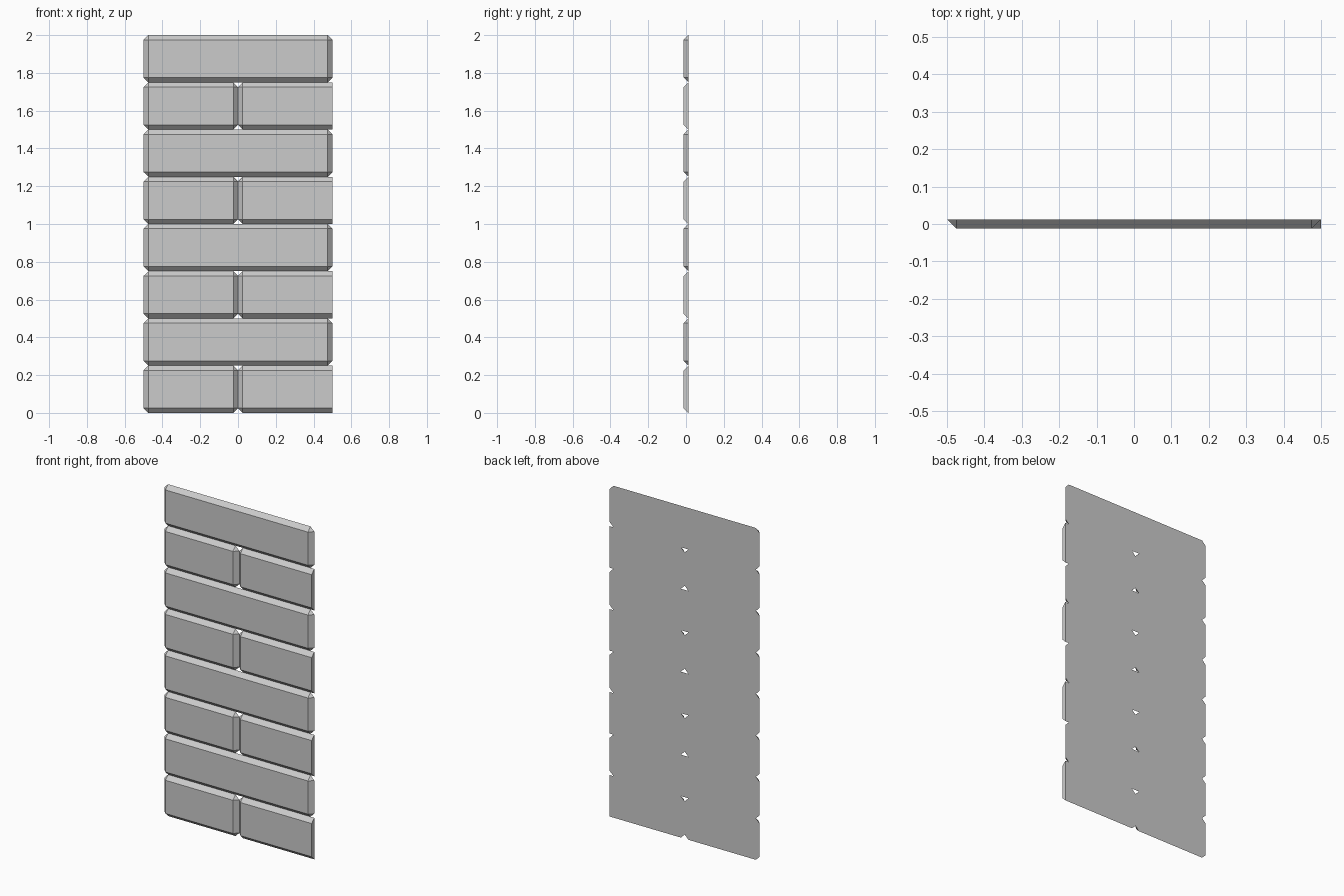
import bpy
import bmesh

if "Cube" in bpy.data.objects:
    bpy.data.objects.remove(bpy.data.objects["Cube"])

ROW_H = 0.25      # course height
BEVEL = 0.025     # chamfer width seen from the front
HALF_T = 0.0125   # half of the panel thickness


def brick(name, x0, x1, z0, cut_right=False):
    """Brick with chamfered front edges; cut_right leaves a plain sawn end."""
    z1, b = z0 + ROW_H, BEVEL
    xr = x1 if cut_right else x1 - b
    # front rectangle
    pts = [(x, -HALF_T, z) for x in (x0 + b, xr) for z in (z0 + b, z1 - b)]
    # back outline with clipped corners
    pts += [(x, HALF_T, z) for x in (x0 + b, xr) for z in (z0, z1)]
    pts += [(x0, HALF_T, z) for z in (z0 + b, z1 - b)]
    if not cut_right:
        pts += [(x1, HALF_T, z) for z in (z0 + b, z1 - b)]

    bm = bmesh.new()
    for p in pts:
        bm.verts.new(p)
    bmesh.ops.convex_hull(bm, input=bm.verts[:])
    bmesh.ops.dissolve_limit(bm, angle_limit=0.01, verts=bm.verts[:], edges=bm.edges[:])
    bmesh.ops.recalc_face_normals(bm, faces=bm.faces[:])
    mesh = bpy.data.meshes.new(name)
    bm.to_mesh(mesh)
    bm.free()
    obj = bpy.data.objects.new(name, mesh)
    bpy.context.collection.objects.link(obj)


# Eight courses in running bond: split courses alternate with full bricks
for row in range(8):
    z = row * ROW_H
    if row % 2 == 0:
        brick(f"left_brick_{row}", -0.5, 0.0, z)
        brick(f"right_cut_brick_{row}", 0.0, 0.5, z, cut_right=True)
    else:
        brick(f"full_brick_{row}", -0.5, 0.5, z)
